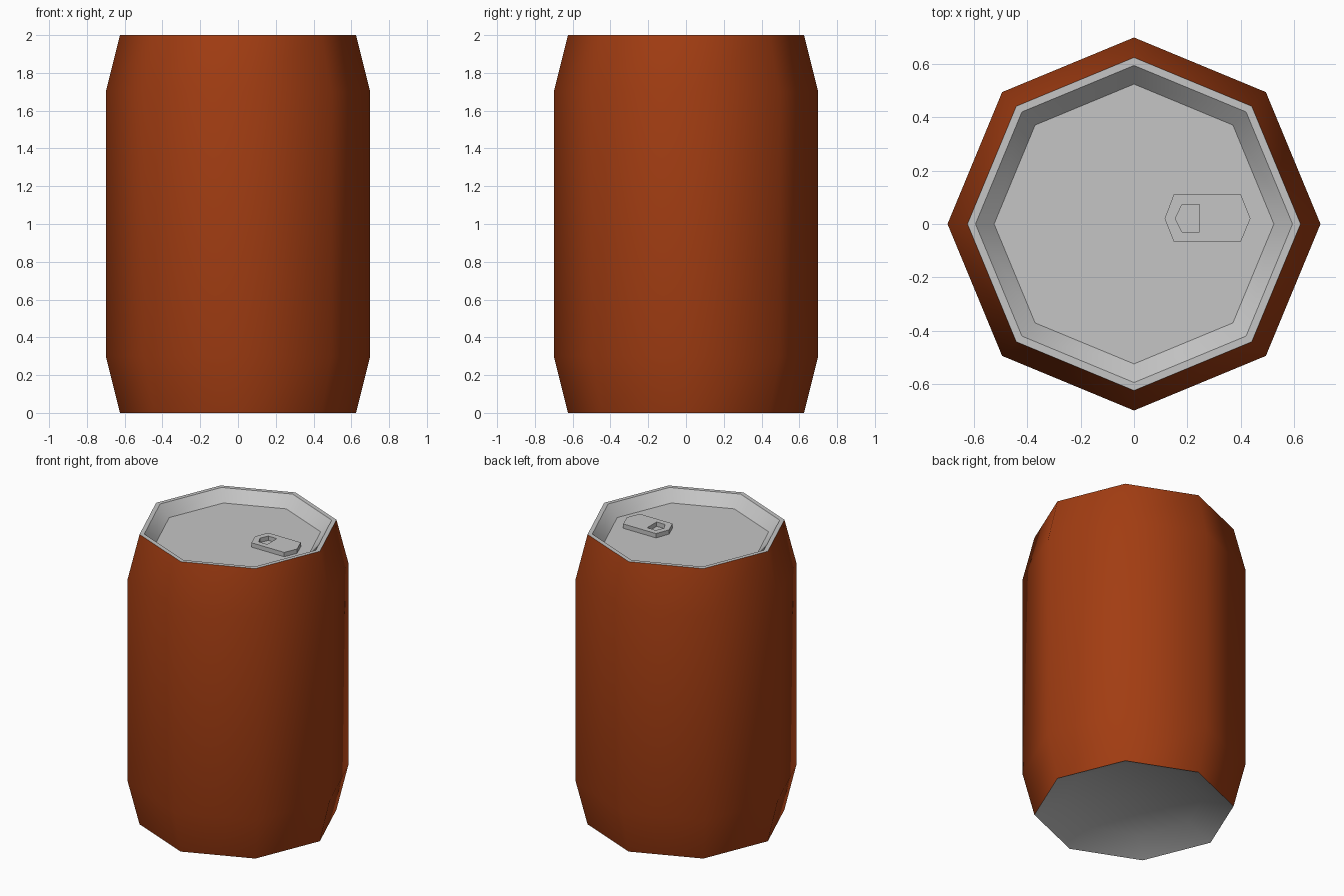
import bpy, bmesh, math

cube = bpy.data.objects.get("Cube")
if cube:
    bpy.data.objects.remove(cube, do_unlink=True)

SIDES = 8


def material(name, rgb, rough):
    m = bpy.data.materials.new(name)
    m.use_nodes = True
    m.diffuse_color = (*rgb, 1)
    bsdf = m.node_tree.nodes["Principled BSDF"]
    bsdf.inputs["Base Color"].default_value = (*rgb, 1)
    bsdf.inputs["Roughness"].default_value = rough
    return m


paint = material("burnt_orange", (0.36, 0.046, 0.006), 0.6)
metal = material("light_grey", (0.56, 0.56, 0.56), 0.6)


def finish(name, bm, mat, angle):
    mesh = bpy.data.meshes.new(name)
    bm.to_mesh(mesh)
    bm.free()
    mesh.materials.append(mat)
    obj = bpy.data.objects.new(name, mesh)
    bpy.context.collection.objects.link(obj)
    bpy.ops.object.select_all(action="DESELECT")
    obj.select_set(True)
    bpy.context.view_layer.objects.active = obj
    bpy.ops.object.shade_smooth_by_angle(angle=math.radians(angle))
    return obj


def turned(name, profile, mat, angle):
    """Revolve (radius, height) points into an eight-sided surface."""
    bm = bmesh.new()
    rings = []
    for r, z in profile:
        turns = [math.tau * i / SIDES for i in range(SIDES)]
        rings.append([bm.verts.new((r * math.cos(t), r * math.sin(t), z)) for t in turns])
    for low, high in zip(rings, rings[1:]):
        for i in range(SIDES):
            j = (i + 1) % SIDES
            bm.faces.new((low[i], low[j], high[j], high[i]))
    bmesh.ops.remove_doubles(bm, verts=bm.verts[:], dist=0.0001)
    return finish(name, bm, mat, angle)


# Painted wall with tapered shoulders
turned("can_body", [(0.625, 0), (0.7, 0.3), (0.7, 1.7), (0.625, 2)], paint, 60)

# Rim, sloping recess and lid floor
turned("can_lid", [(0.625, 2), (0.595, 2), (0.525, 1.925), (0, 1.925)], metal, 40)

# Shallow inward dome underneath
turned("can_base", [(0, 0.12), (0.45, 0.08), (0.625, 0)], metal, 40)

# Pull tab: hexagonal plate with a finger hole
outer = [(0.115, 0.02), (0.15, 0.113), (0.40, 0.113), (0.437, 0.02), (0.40, -0.068), (0.15, -0.068)]
inner = [(0.155, 0.02), (0.18, 0.073), (0.245, 0.073), (0.245, 0.02), (0.245, -0.03), (0.18, -0.03)]
bm = bmesh.new()
edge, hole = [[bm.verts.new((x, y, 1.958)) for x, y in loop] for loop in (outer, inner)]
for i in range(len(edge)):
    j = (i + 1) % len(edge)
    bm.faces.new((edge[j], edge[i], hole[i], hole[j]))
tab = finish("pull_tab", bm, metal, 30)
solid = tab.modifiers.new("thickness", "SOLIDIFY")
solid.thickness = 0.03
solid.offset = -1
# Keep the plate edges crisp
for face in tab.data.polygons:
    face.use_smooth = False
